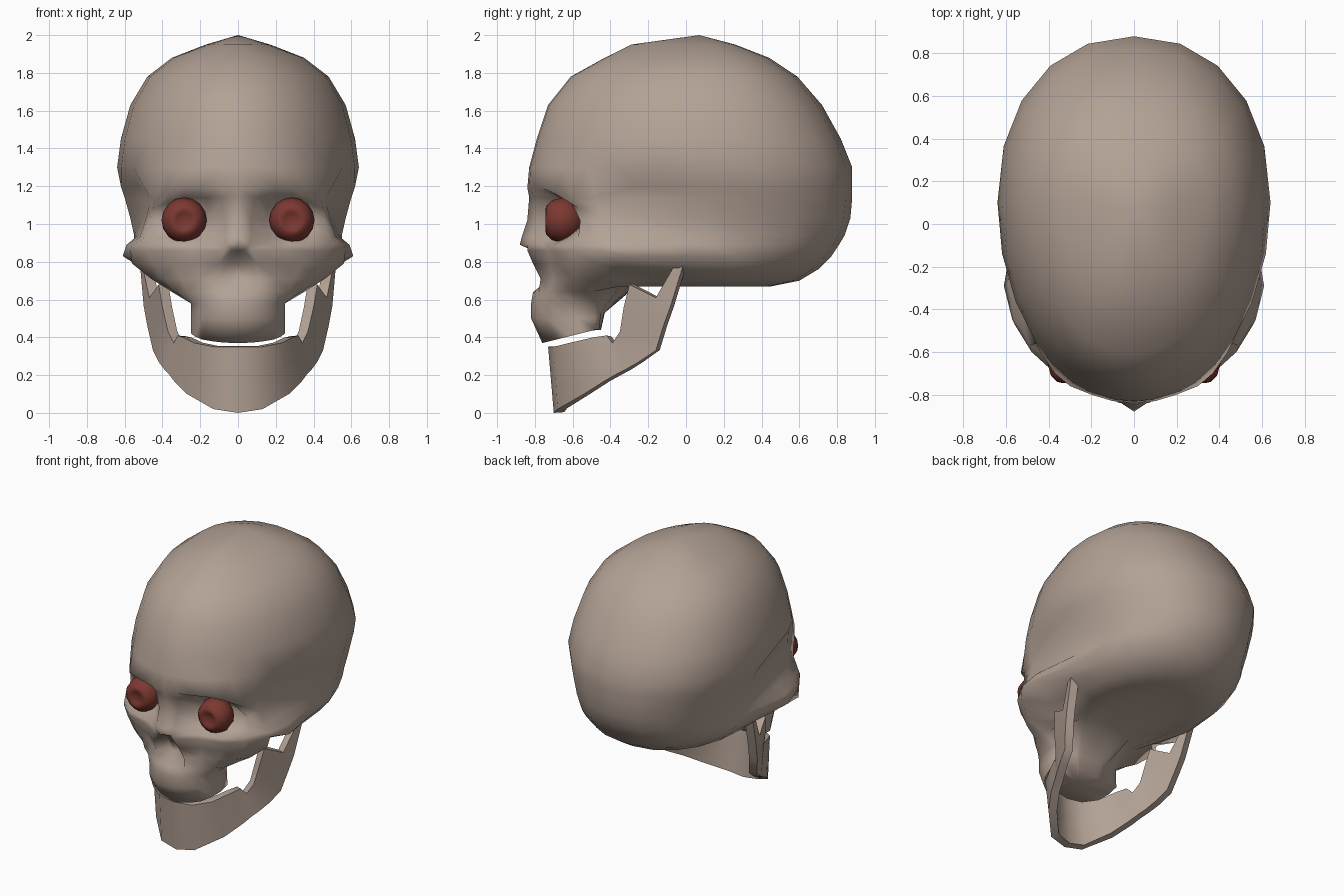
import bpy
import bmesh
from math import sin, cos, pi, radians

default_cube = bpy.data.objects.get("Cube")
if default_cube:
    bpy.data.objects.remove(default_cube, do_unlink=True)


def make_material(name, colour):
    material = bpy.data.materials.new(name)
    material.use_nodes = True
    material.diffuse_color = (*colour, 1)
    shader = next(n for n in material.node_tree.nodes if n.type == "BSDF_PRINCIPLED")
    shader.inputs["Base Color"].default_value = (*colour, 1)
    return material


bone = make_material("warm grey bone", (.45, .36, .3))
red = make_material("dark red", (.2, .04, .03))


def mirrored_grid(name, rows, material, sharp_angle, thickness=0):
    """Skin rows of points, weld the poles, mirror across x and shade."""
    bm = bmesh.new()
    grid = [[bm.verts.new(point) for point in row] for row in rows]
    for upper, lower in zip(grid, grid[1:]):
        for j in range(len(upper) - 1):
            bm.faces.new((upper[j], lower[j], lower[j + 1], upper[j + 1]))
    bmesh.ops.remove_doubles(bm, verts=bm.verts[:], dist=.001)
    mesh = bpy.data.meshes.new(name)
    bm.to_mesh(mesh)
    bm.free()
    mesh.materials.append(material)
    part = bpy.data.objects.new(name, mesh)
    bpy.context.collection.objects.link(part)

    mirror = part.modifiers.new("mirror", "MIRROR")
    mirror.use_clip = True
    if thickness:
        shell = part.modifiers.new("thickness", "SOLIDIFY")
        shell.thickness = thickness
        shell.offset = -1

    bpy.ops.object.select_all(action="DESELECT")
    part.select_set(True)
    bpy.context.view_layer.objects.active = part
    bpy.ops.object.convert(target="MESH")
    bpy.ops.object.shade_smooth_by_angle(angle=radians(sharp_angle))


def back_arc(width, middle, back, z):
    """Slightly squared half outline from the widest point to the back."""
    angles = [k * pi / 10 for k in range(5)]
    arc = [(width * cos(a) ** .92, middle + (back - middle) * sin(a) ** .92, z)
           for a in angles]
    return arc + [(0, back, z)]


# Cranium: elliptical outlines as height, half width, front depth, back depth
FRONT_ANGLES = [radians(a) for a in (0, 7, 16, 26, 37, 48, 60, 75)]
cranium_levels = [
    (1.95, .17, .29, .26),
    (1.88, .35, .43, .44),
    (1.78, .48, .61, .59),
    (1.63, .57, .73, .72),
    (1.45, .62, .79, .82),
    (1.3, .64, .83, .88),
]
skull_rows = [[(0, .07, 2)] * 14]
for z, width, front, back in cranium_levels:
    arc = [(width * sin(a), .1 - (front + .1) * cos(a), z) for a in FRONT_ANGLES]
    skull_rows.append(arc + back_arc(width, .1, back, z))


def face_row(outline, arc, height_at):
    """Half outline given as x, depth pairs, joined to the back arc."""
    front = [(x, -depth, height_at(x, depth))
             for x, depth in zip(outline[::2], outline[1::2])]
    x, y, _ = front[-1]
    front[-1] = (x, y, arc[-1])
    return front + back_arc(*arc)


# Brow, sockets and cheeks: height, back arc, outline from midline to temple
upper_face = [
    (1.19, (.62, .1, .88, 1.2),
     (0, .84, .1, .83, .2, .8, .3, .76, .37, .7, .44, .6, .47, .48, .52, .25)),
    (1.14, (.6, .1, .88, 1.14),
     (0, .83, .09, .8, .17, .69, .28, .64, .37, .61, .45, .57, .47, .46, .51, .25)),
    (1.02, (.57, .1, .87, 1.03),
     (0, .84, .07, .79, .15, .65, .27, .53, .38, .51, .46, .56, .49, .45, .5, .25)),
    (.93, (.55, .1, .84, .94),
     (0, .87, .07, .82, .16, .7, .27, .64, .39, .62, .49, .57, .52, .45, .53, .27)),
    (.89, (.55, .1, .81, .89),
     (0, .88, .06, .84, .16, .76, .27, .73, .37, .7, .48, .6, .56, .45, .59, .28)),
]
lower_face = [
    (.86, (.56, 0, .77, .83),
     (0, .81, .03, .81, .07, .84, .24, .73, .37, .7, .48, .6, .57, .45, .61, .29)),
    (.79, (.5, 0, .7, .76),
     (0, .75, .05, .72, .1, .81, .22, .72, .34, .68, .45, .6, .56, .47, .42, .33)),
    (.71, (.43, 0, .6, .7),
     (0, .72, .05, .69, .11, .77, .2, .7, .3, .66, .4, .6, .46, .52, .32, .37)),
    (.64, (.32, 0, .45, .67),
     (0, .81, .06, .8, .12, .78, .2, .73, .27, .67, .33, .6, .35, .5, .26, .35)),
]
for z, arc, outline in upper_face + lower_face:
    def brow_height(x, depth):
        droop = max(0, .06 - abs(x - .44) / 2) if z > 1.1 else 0
        return z - droop
    skull_rows.append(face_row(outline, arc, brow_height))

# Upper jaw: one tooth arch, drawn in and tilted at the biting edge
tooth_arch = (0, .82, .07, .81, .13, .78, .19, .73, .23, .65, .25, .57, .25, .48)
skull_rows.append(face_row(tooth_arch + (.21, .33), (.2, -.28, -.23, .7),
                           lambda x, depth: .58))
skull_rows.append(face_row(tooth_arch + (.19, .45), (.12, -.44, -.43, .53),
                           lambda x, depth: .5))
bite = [v if i % 2 == 0 else .45 + (v - .45) * .84 for i, v in enumerate(tooth_arch)]
skull_rows.append(face_row(bite + [.19, .46], (.1, -.46, -.45, .44),
                           lambda x, depth: .37 + (.76 - depth) / 4))
skull_rows.append([(0, -.58, .43)] * 14)
mirrored_grid("skull", skull_rows, bone, 90)

# Lower jaw: sheet from the chin to the hinge, thickened inwards
jaw_top = [(0, -.73, .35), (.13, -.7, .35), (.23, -.62, .37), (.29, -.49, .4),
           (.32, -.42, .41), (.34, -.39, .37), (.37, -.35, .43), (.4, -.33, .56),
           (.42, -.3, .68), (.47, -.16, .61), (.51, -.05, .8)]
jaw_bottom = [(0, -.7, 0), (.13, -.68, .02), (.27, -.54, .1), (.34, -.43, .17),
              (.37, -.36, .21), (.39, -.32, .23), (.42, -.25, .27), (.45, -.16, .33),
              (.48, -.12, .46), (.5, -.08, .57), (.52, -.01, .8)]
jaw_middle = [[(a + b) / 2 for a, b in zip(top, bottom)]
              for top, bottom in zip(jaw_top, jaw_bottom)]
mirrored_grid("lower_jaw", [jaw_top, jaw_middle, jaw_bottom], bone, 80, .055)

# Eyeballs: turned about the y axis, with a dimple for the pupil
EYE_X, EYE_Z, SIDES = .285, 1.02, 16
eye_profile = [(0, -.73), (.04, -.735), (.055, -.745), (.075, -.74), (.105, -.71),
               (.12, -.655), (.105, -.6), (.06, -.55), (0, -.535)]
turns = [2 * pi * k / SIDES for k in range(SIDES + 1)]
eye_rows = [[(EYE_X + radius * sin(t), y, EYE_Z - radius * cos(t)) for t in turns]
            for radius, y in eye_profile]
mirrored_grid("eyes", eye_rows, red, 80)
